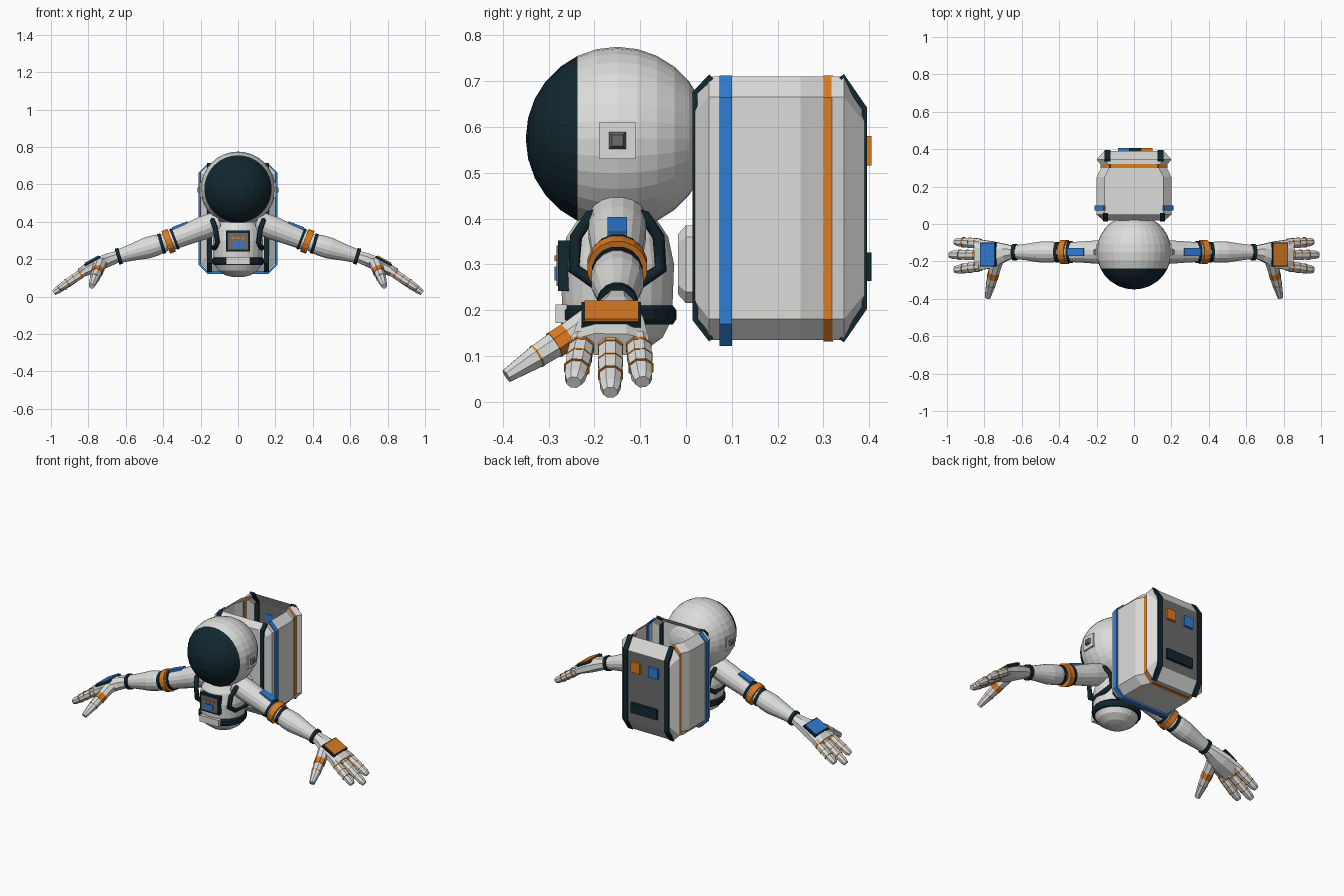
import bpy, bmesh, math
from mathutils import Vector, Matrix

cube = bpy.data.objects.get("Cube")
if cube:
    bpy.data.objects.remove(cube, do_unlink=True)


def material(name, rgb):
    m = bpy.data.materials.new(name)
    m.use_nodes = True
    m.diffuse_color = (*rgb, 1)
    m.node_tree.nodes["Principled BSDF"].inputs["Base Color"].default_value = (*rgb, 1)
    return m


WHITE = material("suit white", (0.72, 0.72, 0.71))
GREY = material("panel grey", (0.15, 0.15, 0.15))
DARK = material("dark navy", (0.006, 0.02, 0.028))
ORANGE = material("orange", (0.72, 0.2, 0.015))
BLUE = material("blue", (0.03, 0.2, 0.66))


def finish(name, bm, *mats, thick=0):
    bmesh.ops.recalc_face_normals(bm, faces=bm.faces)
    mesh = bpy.data.meshes.new(name)
    bm.to_mesh(mesh)
    bm.free()
    for m in mats:
        mesh.materials.append(m)
    ob = bpy.data.objects.new(name, mesh)
    bpy.context.collection.objects.link(ob)
    if thick:
        mod = ob.modifiers.new("thickness", "SOLIDIFY")
        mod.thickness = thick
        mod.offset = -1
    return ob


def skin(bm, rings, caps=True, skip=lambda i, j: False):
    """Join rings of points with quads."""
    loops = [[bm.verts.new(p) for p in ring] for ring in rings]
    n = len(loops[0])
    for i in range(len(loops) - 1):
        for j in range(n):
            if not skip(i, j):
                k = (j + 1) % n
                bm.faces.new((loops[i][j], loops[i][k], loops[i + 1][k], loops[i + 1][j]))
    if caps:
        bm.faces.new(loops[0])
        return bm.faces.new(loops[-1])


def loft(name, path, radii, mat, sides=16, ref=(0, 1, 0)):
    """Tube with its own width and depth at each path point."""
    pts = [Vector(p) for p in path]
    rings = []
    for i, p in enumerate(pts):
        d = (pts[min(i + 1, len(pts) - 1)] - pts[max(i - 1, 0)]).normalized()
        u = Vector(ref)
        u = (u - d * u.dot(d)).normalized()
        v = d.cross(u)
        a, b = radii[i] if isinstance(radii[i], tuple) else (radii[i], radii[i])
        turn = [math.tau * (k + 0.5) / sides for k in range(sides)]
        rings.append([p + u * a * math.cos(t) + v * b * math.sin(t) for t in turn])
    bm = bmesh.new()
    skin(bm, rings)
    return finish(name, bm, mat)


def band(name, a, b, t, width, r, mat, sides=16, ref=(0, 1, 0)):
    """Short ring around the line from a to b."""
    a, b = Vector(a), Vector(b)
    c, d = a.lerp(b, t), (b - a).normalized() * width / 2
    return loft(name, [c - d, c + d], [r, r], mat, sides, ref)


def box(name, centre, size, mat, tilt=0, top=1):
    """Box turned about y; top scales its upper face."""
    bm = bmesh.new()
    bmesh.ops.create_cube(bm, size=1)
    for v in bm.verts:
        if v.co.z > 0:
            v.co.x *= top
            v.co.y *= top
    bm.transform(Matrix.Translation(centre) @ Matrix.Rotation(tilt, 4, "Y")
                 @ Matrix.Diagonal((*size, 1)))
    return finish(name, bm, mat)


# Helmet with visor
bm = bmesh.new()
bmesh.ops.create_uvsphere(bm, u_segments=32, v_segments=14, radius=0.2)
bm.transform(Matrix.Translation((0, -0.15, 0.575)) @ Matrix.Rotation(math.pi / 2, 4, "X"))
for f in bm.faces:
    f.material_index = int(f.calc_center_median().y < -0.235)
finish("helmet", bm, WHITE, DARK)

# Torso, belt and buckle
profile = [(0.105, 0.03), (0.115, 0.065), (0.14, 0.1), (0.175, 0.118), (0.22, 0.122),
           (0.3, 0.125), (0.36, 0.112), (0.4, 0.085), (0.43, 0.06)]
loft("torso", [(0, -0.15, z) for z, r in profile], [(r, r * 1.08) for z, r in profile], WHITE, 24)
loft("belt", [(0, -0.15, z) for z in (0.168, 0.18, 0.2, 0.21)],
     [(0.122, 0.132), (0.13, 0.14), (0.13, 0.14), (0.122, 0.132)], DARK, 24)
box("buckle", (0, -0.272, 0.192), (0.13, 0.025, 0.04), WHITE)

# Chest control panel
box("chest_panel", (0, -0.265, 0.297), (0.13, 0.03, 0.11), DARK)
box("chest_screen", (0, -0.279, 0.297), (0.105, 0.008, 0.088), GREY)
box("chest_display", (0, -0.283, 0.28), (0.055, 0.009, 0.03), BLUE)
for x in (-0.028, 0, 0.028):
    box("chest_button", (x, -0.283, 0.313), (0.016, 0.009, 0.012), ORANGE)


# Backpack, open at the top
def octagon(y, hx, z0, z1, c):
    half = [(hx - c, z1), (hx, z1 - c), (hx, z0 + c), (hx - c, z0)]
    return [Vector((x, y, z)) for x, z in half] + [Vector((-x, y, z)) for x, z in reversed(half)]


layers = [(0.02, 0.165, 0.18, 0.675, 0.04)]
layers += [(y, hx, 0.135, 0.71, 0.045) for y, hx in
           ((0.05, 0.2), (0.25, 0.2), (0.31, 0.172), (0.345, 0.2))]
layers += [(0.39, 0.16, 0.205, 0.64, 0.03)]
bm = bmesh.new()
skin(bm, [octagon(*l) for l in layers],
     skip=lambda i, j: j == 7 and 0 < i < 4).material_index = 1
finish("backpack", bm, WHITE, GREY)

# Stripes around the sides and bottom of the pack
for name, y0, y1, hx, z0, mat in (("blue_stripe", 0.073, 0.1, 0.21, 0.122, BLUE),
                                  ("orange_stripe", 0.3, 0.321, 0.179, 0.131, ORANGE)):
    bm = bmesh.new()
    skin(bm, [octagon(y, hx, z0, 0.712, 0.048) for y in (y0, y1)], False, lambda i, j: j == 7)
    finish(name, bm, mat, thick=0.012)


def pack_strap(name, path, x0, x1):
    bm = bmesh.new()
    rows = [[bm.verts.new((x, y, z)) for x in (x0, x1)] for y, z in path]
    for a, b in zip(rows, rows[1:]):
        bm.faces.new((a[0], a[1], b[1], b[0]))
    ob = finish(name, bm, DARK, thick=0.012)
    ob.modifiers[0].offset = 0


for s in (-1, 1):
    pack_strap("pack_back_strap", [(0.34, 0.712), (0.39, 0.64), (0.39, 0.205), (0.34, 0.133)],
               s * 0.125, s * 0.157)
    pack_strap("pack_front_strap", [(0.055, 0.71), (0.02, 0.675), (0.02, 0.18), (0.055, 0.135)],
               s * 0.14, s * 0.165)

# Back plates and the mount between pack and torso
box("orange_plate", (0.068, 0.396, 0.548), (0.062, 0.018, 0.064), ORANGE)
box("blue_plate", (-0.055, 0.396, 0.548), (0.062, 0.018, 0.064), BLUE)
box("dark_plate", (0.008, 0.396, 0.295), (0.18, 0.018, 0.062), DARK)
bm = bmesh.new()
skin(bm, [octagon(-0.018, 0.07, 0.235, 0.365, 0.02), octagon(0, 0.085, 0.215, 0.385, 0.025),
          octagon(0.025, 0.085, 0.215, 0.385, 0.025)])
finish("pack_mount", bm, WHITE)

# Parts repeated on each side
for s, side, hand_mat in ((1, "left", ORANGE), (-1, "right", BLUE)):
    def at(x, y, z):
        return Vector((s * x, y, z))

    # Helmet ear piece
    box(side + "_ear_plate", at(0.193, -0.15, 0.57), (0.08, 0.08, 0.02), WHITE, s * math.pi / 2)
    box(side + "_ear_cap", at(0.208, -0.15, 0.57), (0.04, 0.04, 0.016), GREY, s * math.pi / 2, 0.6)

    # Shoulder harness
    curve = bpy.data.curves.new(side + "_harness", "CURVE")
    curve.dimensions = "3D"
    curve.bevel_depth = 0.014
    curve.bevel_resolution = 1
    ring = [(0.14, -0.15, 0.425), (0.135, -0.21, 0.405), (0.12, -0.24, 0.36), (0.11, -0.245, 0.29),
            (0.12, -0.2, 0.26), (0.13, -0.1, 0.26), (0.11, -0.055, 0.29), (0.12, -0.06, 0.36),
            (0.135, -0.09, 0.405)]
    spline = curve.splines.new("POLY")
    spline.points.add(len(ring) - 1)
    for p, co in zip(spline.points, ring):
        p.co = (*at(*co), 1)
    spline.use_cyclic_u = True
    curve.materials.append(DARK)
    bpy.context.collection.objects.link(bpy.data.objects.new(side + "_harness", curve))

    # Arm with elbow and wrist rings
    shoulder, elbow, wrist = at(0.1, -0.15, 0.4), at(0.385, -0.15, 0.29), at(0.645, -0.15, 0.213)
    loft(side + "_upper_arm", [shoulder.lerp(elbow, t) for t in (0, 0.3, 0.65, 1)],
         [0.062, 0.064, 0.057, 0.052], WHITE)
    loft(side + "_forearm", [elbow.lerp(wrist, t) for t in (0, 0.2, 0.4, 0.75, 1)],
         [0.046, 0.057, 0.058, 0.044, 0.036], WHITE)
    band(side + "_elbow_ring", shoulder, elbow, 0.95, 0.034, 0.066, ORANGE)
    band(side + "_upper_seal", shoulder, elbow, 0.84, 0.014, 0.06, DARK)
    band(side + "_lower_seal", elbow, wrist, 0.09, 0.018, 0.056, DARK)
    band(side + "_wrist_ring", elbow, wrist, 0.97, 0.02, 0.045, DARK)
    box(side + "_arm_patch", at(0.31, -0.15, 0.38), (0.09, 0.042, 0.014), BLUE, s * 0.37)

    # Palm and back-of-hand plate
    loft(side + "_palm", [wrist, at(0.69, -0.152, 0.197), at(0.75, -0.163, 0.172),
                          at(0.845, -0.165, 0.125)],
         [(0.036, 0.034), (0.05, 0.038), (0.076, 0.04), (0.092, 0.028)], WHITE, 8)
    box(side + "_hand_base", at(0.779, -0.163, 0.19), (0.095, 0.13, 0.012), DARK, s * 0.5)
    box(side + "_hand_plate", at(0.781, -0.163, 0.195), (0.084, 0.118, 0.012), hand_mat, s * 0.5)

    # Fingers with orange seams
    for name, y0, y1, tip_x, tip_z in (("fore", -0.225, -0.245, 0.958, 0.042),
                                       ("middle", -0.165, -0.165, 0.985, 0.02),
                                       ("little", -0.105, -0.095, 0.957, 0.043)):
        a, b = at(0.82, y0, 0.135), at(tip_x, y1, tip_z)
        loft(f"{side}_{name}_finger", [a.lerp(b, t) for t in (0, 0.45, 0.88, 1)],
             [(0.028, 0.025), (0.029, 0.025), (0.024, 0.021), (0.017, 0.015)], WHITE, 8)
        for t, w in ((0.17, 0.008), (0.42, 0.004), (0.67, 0.004)):
            band(f"{side}_{name}_seam", a, b, t, w, (0.0298, 0.0262), ORANGE, 8)

    # Thumb
    a, b = at(0.735, -0.2, 0.18), at(0.783, -0.392, 0.056)
    loft(side + "_thumb", [a.lerp(b, t) for t in (0, 0.35, 0.65, 1)],
         [0.036, 0.031, 0.027, 0.016], WHITE, 8, (1, 0, 0))
    band(side + "_thumb_cuff", a, b, 0.38, 0.035, 0.0325, ORANGE, 8, (1, 0, 0))
    band(side + "_thumb_seam", a, b, 0.65, 0.004, 0.0282, ORANGE, 8, (1, 0, 0))
